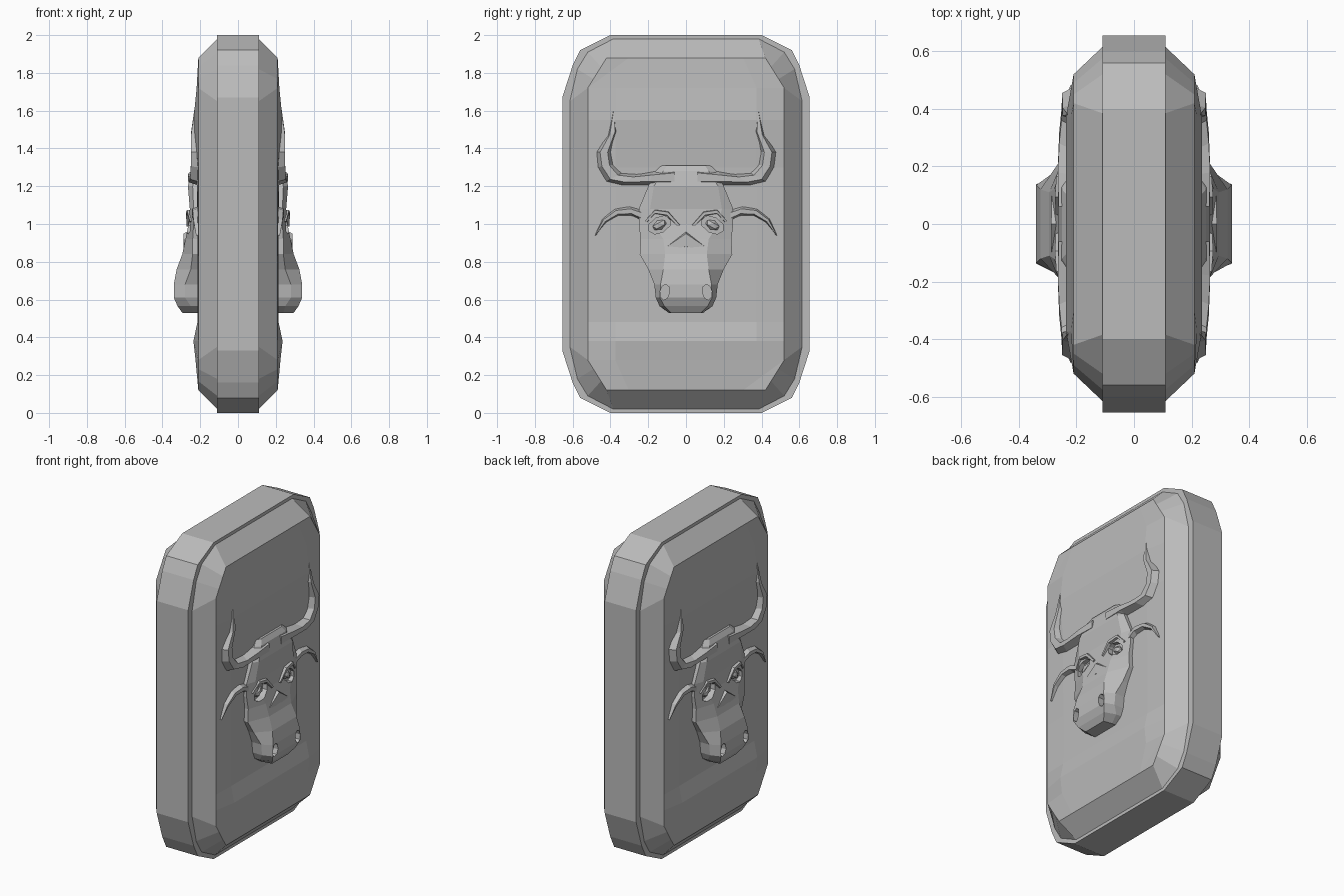
import bpy, bmesh, math
from mathutils import Matrix, Vector

if "Cube" in bpy.data.objects:
    bpy.data.objects.remove(bpy.data.objects["Cube"])

stone = bpy.data.materials.new("grey stone")
stone.diffuse_color = (0.5, 0.5, 0.5, 1)
stone.use_nodes = True
stone.node_tree.nodes["Principled BSDF"].inputs["Base Color"].default_value = stone.diffuse_color


def finish(name, bm, mirror=(False, False), outward=False):
    """Turn a bmesh into a flat-shaded object, mirrored over x and/or y."""
    bmesh.ops.recalc_face_normals(bm, faces=bm.faces)
    if outward and sum(f.normal.x for f in bm.faces) < 0:
        bmesh.ops.reverse_faces(bm, faces=bm.faces)
    me = bpy.data.meshes.new(name)
    bm.to_mesh(me)
    bm.free()
    me.materials.append(stone)
    ob = bpy.data.objects.new(name, me)
    bpy.context.collection.objects.link(ob)
    if any(mirror):
        m = ob.modifiers.new("mirror", 'MIRROR')
        m.use_axis = (mirror[0], mirror[1], False)
    return ob


def loft(name, rows, ring=True, mirror=(False, False)):
    """Skin between rows of points; closed rings get end caps."""
    bm = bmesh.new()
    vs = [[bm.verts.new(p) for p in r] for r in rows]
    n = len(rows[0])
    for a, b in zip(vs, vs[1:]):
        for i in range(n if ring else n - 1):
            j = (i + 1) % n
            bm.faces.new((a[i], a[j], b[j], b[i]))
    if ring:
        bm.faces.new(vs[0])
        bm.faces.new(vs[-1])
    return finish(name, bm, mirror, not ring)


def ridge(name, stations):
    """Raised strip on the panel: (outer y, z, inner y, z, height x)."""
    rows = []
    for y0, z0, y1, z1, h in stations:
        a, b = Vector((y0, z0)), Vector((y1, z1))
        p, q = a.lerp(b, 0.3), a.lerp(b, 0.7)
        rows.append([(0.195, *a), (h, *p), (h, *q), (0.195, *b)])
    return loft(name, rows, True, (True, True))


def outline(x, corner):
    """Full slab outline from one top corner, mirrored to four corners."""
    top = corner + [(y, 2 - z) for y, z in reversed(corner)]
    pts = top + [(-y, z) for y, z in reversed(top)]
    return [(x, y, z) for y, z in pts]


# slab: wide rim, narrow step, sloped bevel on both sides
rim = [(.40, 2.0), (.56, 1.92), (.60, 1.84), (.655, 1.67)]
step = [(.385, 1.98), (.52, 1.91), (.575, 1.82), (.615, 1.65)]
edge = [(.42, 1.88), (.45, 1.832), (.49, 1.768), (.52, 1.72)]
half = [(.11, rim), (.11, step), (.21, edge)]
loft("slab", [outline(-x, c) for x, c in reversed(half)] +
     [outline(x, c) for x, c in half])

# gently uneven panel face
panel = [(.12, .42, .21), (.28, .52, .225), (.38, .52, .236), (.48, .52, .215),
         (.80, .52, .214), (1.30, .52, .217), (1.55, .52, .236),
         (1.72, .52, .219), (1.88, .42, .21)]
loft("panel_relief", [[(.21, -w, z), (x, -.72 * w, z), (x, 0, z),
                       (x, .72 * w, z), (.21, w, z)] for z, w, x in panel],
     False, (True, False))

# head: (height, side width, top width, side depth, top depth)
sections = [(.53, .09, .08, .24, .295), (.565, .14, .115, .25, .32),
            (.61, .16, .138, .28, .34), (.68, .168, .135, .28, .34),
            (.76, .20, .12, .25, .325), (.84, .245, .11, .24, .295),
            (.92, .24, .12, .24, .278), (1.0, .25, .17, .235, .262),
            (1.08, .25, .19, .235, .255), (1.2, .20, .17, .24, .265),
            (1.28, .16, .12, .225, .25), (1.31, .13, .10, .215, .232)]
head = loft("head", [[(.19, -w, z), (s, -w, z), (t, -v, z), (t, v, z),
                      (s, w, z), (.19, w, z)] for z, w, v, s, t in sections],
            True, (False, False))

# eye sockets and nostrils cut into the head
bm = bmesh.new()
for side in (-1, 1):
    for y, z, ry, rz, x0, tilt in ((.14, .995, .065, .042, .232, -.5),
                                   (.112, .64, .025, .042, .28, .15)):
        mat = (Matrix.Translation((x0 + .1, side * y, z)) @
               Matrix.Rotation(side * tilt, 4, 'X') @
               Matrix.Diagonal((1, ry, rz, 1)) @
               Matrix.Rotation(math.pi / 2, 4, 'Y'))
        bmesh.ops.create_cone(bm, cap_ends=True, segments=8, radius1=1,
                              radius2=1, depth=.2, matrix=mat)
cutter = finish("hole_cutter", bm)
cutter.hide_render = True
cut = head.modifiers.new("holes", 'BOOLEAN')
cut.operation, cut.solver, cut.object = 'DIFFERENCE', 'EXACT', cutter
bpy.context.view_layer.update()
deps = bpy.context.evaluated_depsgraph_get()
carved = bpy.data.meshes.new_from_object(head.evaluated_get(deps))
head.modifiers.clear()
head.data = carved
bpy.data.objects.remove(cutter)
head.modifiers.new("mirror", 'MIRROR').use_axis = (True, False, False)

# horns sweeping out and up
ridge("horns", [(.06, 1.19, .06, 1.305, .262), (.20, 1.20, .17, 1.285, .265),
                (.35, 1.20, .25, 1.27, .26), (.43, 1.22, .33, 1.275, .252),
                (.475, 1.30, .375, 1.315, .25), (.485, 1.38, .385, 1.38, .25),
                (.425, 1.46, .355, 1.50, .248),
                (.385, 1.605, .377, 1.60, .232)])

# drooping ears
ridge("ears", [(.23, 1.08, .24, 1.01, .24), (.30, 1.10, .28, 1.035, .243),
               (.38, 1.085, .35, 1.04, .24), (.445, 1.03, .42, 1.005, .236),
               (.483, .94, .475, .94, .222)])

# brows arched over the eyes
ridge("brows", [(.025, 1.0, .05, .98, .272), (.09, 1.075, .105, 1.035, .275),
                (.165, 1.085, .165, 1.045, .27),
                (.225, 1.02, .20, 1.005, .255)])

# pointed top of the nose bridge
ridge("nose_bridge", [(0, 1.0, 0, .83, .288), (.11, .89, .09, .85, .286)])

# eyeballs
bm = bmesh.new()
bmesh.ops.create_icosphere(bm, subdivisions=1, radius=1, matrix=(
    Matrix.Translation((.236, .14, .995)) @ Matrix.Rotation(-.5, 4, 'X') @
    Matrix.Diagonal((.022, .042, .026, 1))))
finish("eyes", bm, (True, True))
